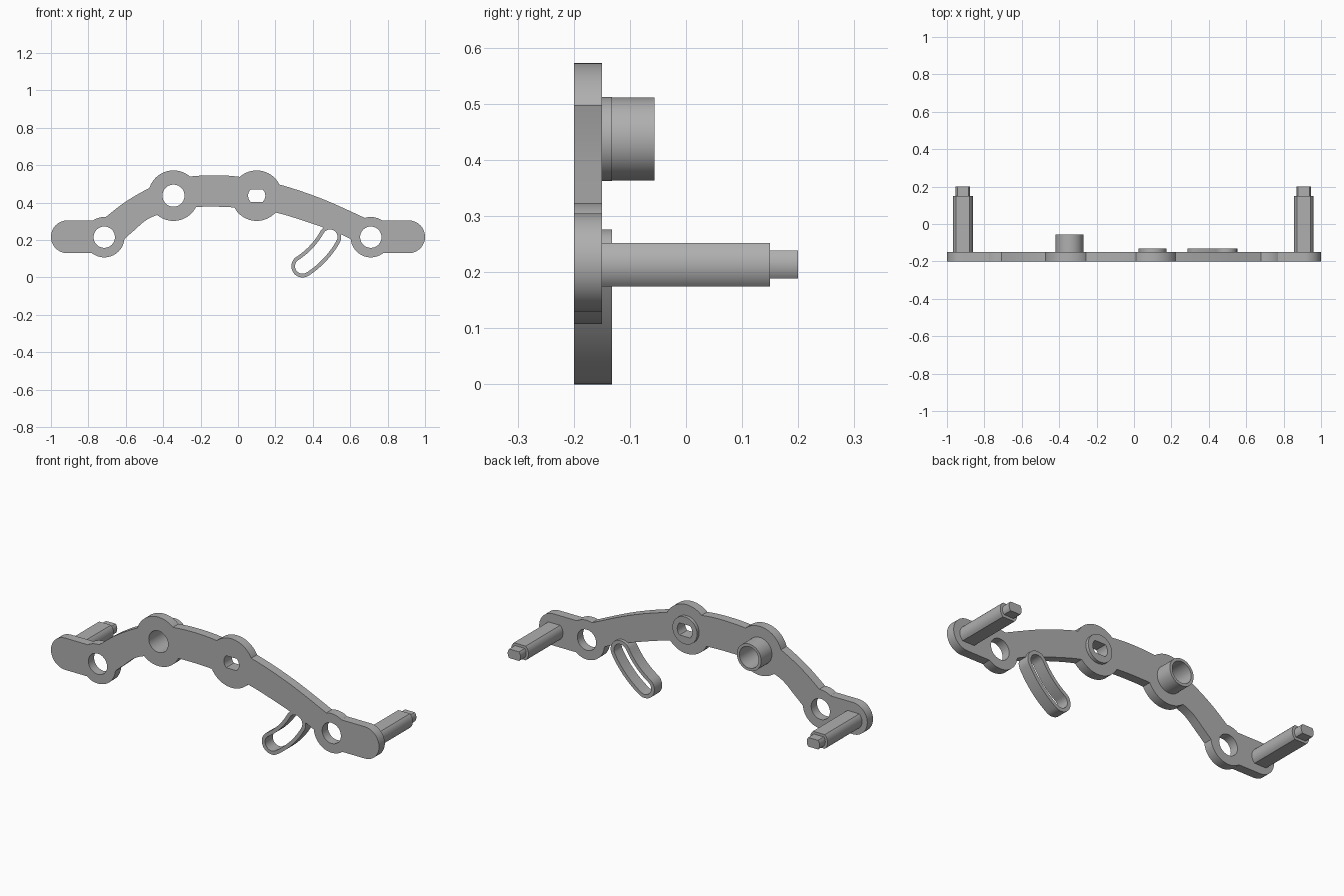
import bpy, bmesh
from math import sin, cos, pi, radians, asin, atan2

cube = bpy.data.objects.get("Cube")
if cube:
    bpy.data.objects.remove(cube, do_unlink=True)

# Single grey material
grey = bpy.data.materials.new("plain grey")
grey.use_nodes = True
colour = (0.43, 0.43, 0.43, 1)
grey.diffuse_color = colour
grey.node_tree.nodes["Principled BSDF"].inputs["Base Color"].default_value = colour

FRONT, BACK, RAISED = -0.2, -0.15, -0.132


def arc(cx, cz, r, a0, a1, n):
    """Points along an arc in the xz plane, angles in radians."""
    return [(cx + r * cos(a0 + (a1 - a0) * i / n),
             cz + r * sin(a0 + (a1 - a0) * i / n)) for i in range(n + 1)]


def circle(cx, cz, r):
    return arc(cx, cz, r, 0, 2 * pi, 64)[:-1]


def double_d(cx, cz, r, flat):
    """Circle with flats above and below the centre."""
    a = asin(flat / r)
    return arc(cx, cz, r, -a, a, 12) + arc(cx, cz, r, pi - a, pi + a, 12)


def capsule(x0, x1, cz, r):
    return arc(x1, cz, r, -pi / 2, pi / 2, 32) + arc(x0, cz, r, pi / 2, 3 * pi / 2, 32)


def curved_slot(cx, cz, radius, a0, a1, w):
    """Round-ended slot swept about a pivot."""
    lo = (cx + radius * cos(a0), cz + radius * sin(a0))
    hi = (cx + radius * cos(a1), cz + radius * sin(a1))
    return (arc(cx, cz, radius + w, a0, a1, 20)
            + arc(*hi, w, a1, a1 + pi, 24)[1:]
            + arc(cx, cz, radius - w, a1, a0, 20)[1:]
            + arc(*lo, w, a0 + pi, a0 + 2 * pi, 24)[1:-1])


def smooth_path(pts, n=6):
    """Catmull-Rom curve through a few points."""
    p = [pts[0]] + pts + [pts[-1]]
    out = []
    for i in range(1, len(p) - 2):
        for k in range(n):
            t = k / n
            out.append(tuple(
                0.5 * (2 * b + (c - a) * t + (2 * a - 5 * b + 4 * c - d) * t ** 2
                       + (3 * b - a - 3 * c + d) * t ** 3)
                for a, b, c, d in zip(p[i - 1], p[i], p[i + 1], p[i + 2])))
    return out + [pts[-1]]


def prism(name, outline, y0, y1):
    bm = bmesh.new()
    face = bm.faces.new([bm.verts.new((x, y0, z)) for x, z in outline])
    ext = bmesh.ops.extrude_face_region(bm, geom=[face])
    for v in ext["geom"]:
        if isinstance(v, bmesh.types.BMVert):
            v.co.y = y1
    bmesh.ops.recalc_face_normals(bm, faces=bm.faces)
    mesh = bpy.data.meshes.new(name)
    bm.to_mesh(mesh)
    bm.free()
    mesh.materials.append(grey)
    obj = bpy.data.objects.new(name, mesh)
    bpy.context.collection.objects.link(obj)
    return obj


def select(obj):
    bpy.ops.object.select_all(action='DESELECT')
    obj.select_set(True)
    bpy.context.view_layer.objects.active = obj


def combine(obj, outline, y0, y1, operation):
    """Add or cut a prism, then discard it."""
    tool = prism("helper", outline, y0, y1)
    tool.hide_render = True
    select(obj)
    mod = obj.modifiers.new("combine", 'BOOLEAN')
    mod.operation, mod.solver, mod.object = operation, 'EXACT', tool
    bpy.ops.object.modifier_apply(modifier=mod.name)
    bpy.data.objects.remove(tool, do_unlink=True)


def cut(obj, outline):
    combine(obj, outline, -0.5, 0.5, 'DIFFERENCE')


# Key centres (x, z)
END_Z = 0.215
low_bosses = [(-0.715, END_Z), (0.71, END_Z)]
tube_c, key_c = (-0.345, 0.437), (0.1, 0.437)
sweep = (*key_c, 0.45, radians(-57), radians(-29.4))
key_hole = double_d(*key_c, 0.046, 0.033)
slot_hole = curved_slot(*sweep, 0.04)

# Arched arm plate
upper = smooth_path([(-0.735, 0.3), (-0.6, 0.405), (-0.45, 0.488), (-0.3, 0.533), (-0.13, 0.546),
                     (0.03, 0.535), (0.22, 0.497), (0.45, 0.42), (0.7, 0.308)])
lower = smooth_path([(0.66, 0.175), (0.54, 0.235), (0.38, 0.293), (0.2, 0.347), (0.03, 0.37),
                     (-0.13, 0.378), (-0.28, 0.37), (-0.46, 0.323), (-0.56, 0.247), (-0.65, 0.165)])
plate = prism("arched_plate", upper + lower, FRONT, BACK)

# Round bosses, end tabs and the swept slot rim
for c in low_bosses:
    combine(plate, circle(*c, 0.108), FRONT, BACK, 'UNION')
for c in (tube_c, key_c):
    combine(plate, circle(*c, 0.135), FRONT, BACK, 'UNION')
for x0, x1 in ((-0.9125, -0.715), (0.71, 0.9125)):
    combine(plate, capsule(x0, x1, 0.217, 0.0875), FRONT, BACK, 'UNION')
combine(plate, curved_slot(*sweep, 0.06), FRONT, RAISED, 'UNION')

# Holes through the plate
for c in low_bosses:
    cut(plate, circle(*c, 0.057))
cut(plate, circle(*tube_c, 0.059))
cut(plate, key_hole)
cut(plate, slot_hole)

# Rear tube and keyed ring
tube = prism("rear_tube", circle(*tube_c, 0.074), BACK, -0.056)
cut(tube, circle(*tube_c, 0.059))
ring = prism("keyed_ring", circle(*key_c, 0.075), BACK, RAISED)
cut(ring, key_hole)
parts = [plate, tube, ring]

# End posts with stepped tips
for side, x in (("right", -0.915), ("left", 0.908)):
    parts.append(prism(side + "_post", double_d(x, 0.213, 0.053, 0.039), BACK - 0.01, 0.15))
    parts.append(prism(side + "_post_tip", double_d(x, 0.213, 0.039, 0.025), 0.14, 0.2))

for obj in parts:
    select(obj)
    bpy.ops.object.shade_smooth_by_angle(angle=radians(25))
